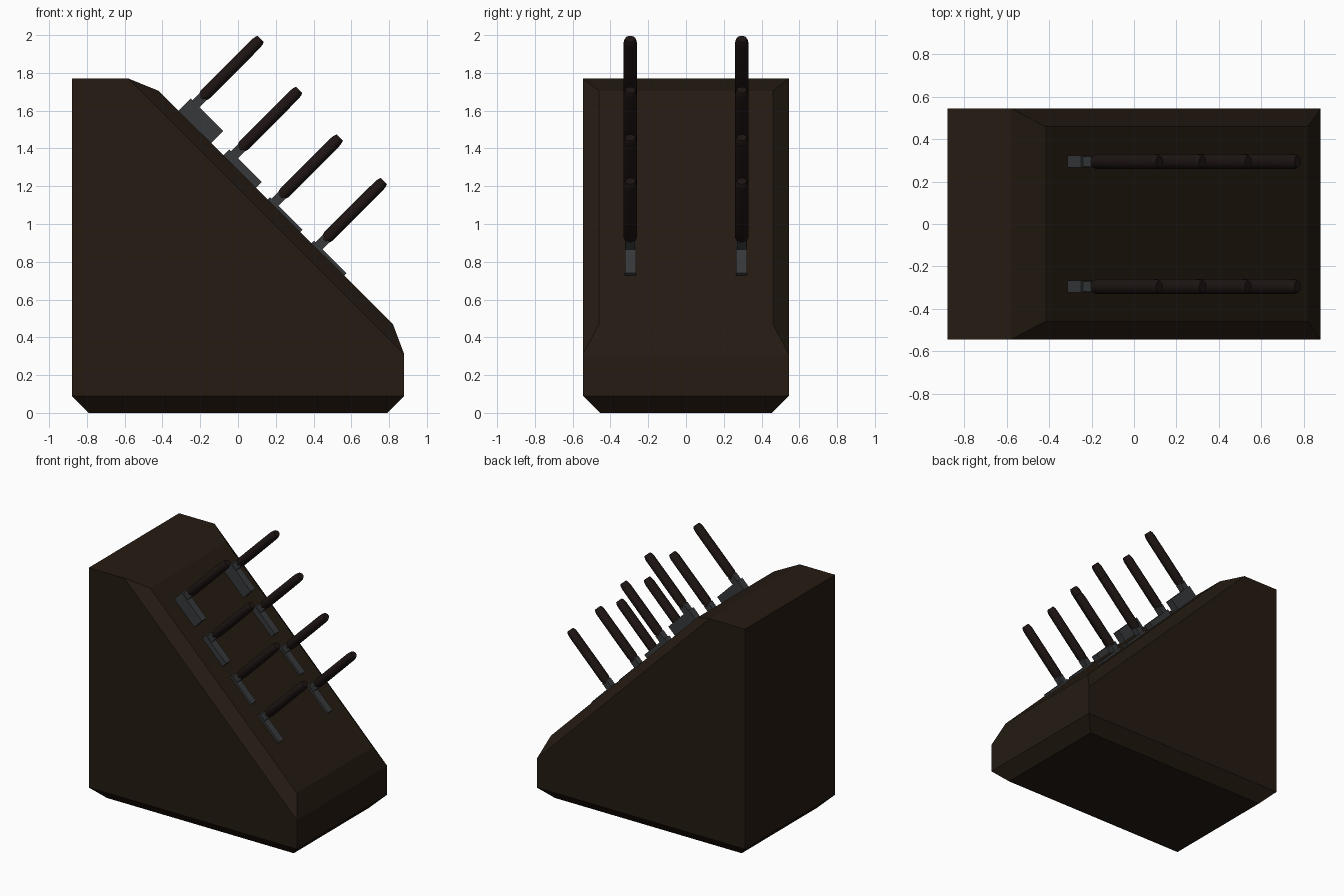
import bpy, bmesh, math
from mathutils import Matrix

if "Cube" in bpy.data.objects:
    bpy.data.objects.remove(bpy.data.objects["Cube"])

TILT = Matrix.Rotation(math.radians(45), 4, 'Y')  # local z = out of the sloped face


def material(name, rgb):
    m = bpy.data.materials.new(name)
    m.diffuse_color = (*rgb, 1)
    m.use_nodes = True
    m.node_tree.nodes["Principled BSDF"].inputs["Base Color"].default_value = m.diffuse_color
    return m


WOOD = material("dark_wood", (0.018, 0.011, 0.006))
GRIP = material("grip", (0.012, 0.007, 0.006))
STEEL = material("steel", (0.038, 0.040, 0.042))


def finish(bm, name, mat, smooth=False):
    bmesh.ops.recalc_face_normals(bm, faces=bm.faces)
    me = bpy.data.meshes.new(name)
    bm.to_mesh(me)
    bm.free()
    me.materials.append(mat)
    ob = bpy.data.objects.new(name, me)
    bpy.context.collection.objects.link(ob)
    if smooth:
        bpy.ops.object.select_all(action='DESELECT')
        ob.select_set(True)
        bpy.context.view_layer.objects.active = ob
        bpy.ops.object.shade_smooth_by_angle(angle=math.radians(35))
    return ob


def box(bm, x0, x1, half_y, z0, z1, y):
    m = Matrix.Translation(((x0 + x1) / 2, y, (z0 + z1) / 2)) @ Matrix.Diagonal((x1 - x0, 2 * half_y, z1 - z0, 1))
    bmesh.ops.create_cube(bm, size=1, matrix=TILT @ m)


# Block: wedge profile, with the sloped face and the base stepped in as chamfers
bm = bmesh.new()
profile = [(-0.88, 0.09), (0.88, 0.09), (0.88, 0.31), (-0.58, 1.77), (-0.88, 1.77)]
near, far = ([bm.verts.new((x, y, z)) for x, z in profile] for y in (-0.545, 0.545))
bm.faces.new(near)
bm.faces.new(far)
for i in (1, 3, 4):
    j = (i + 1) % 5
    bm.faces.new((near[i], near[j], far[j], far[i]))


def chamfered_cap(a, b, inner, half_y):
    outer = [near[a], near[b], far[b], far[a]]
    (xa, za), (xb, zb) = inner
    cap = [bm.verts.new(p) for p in ((xa, -half_y, za), (xb, -half_y, zb), (xb, half_y, zb), (xa, half_y, za))]
    bm.faces.new(cap)
    for i in range(4):
        j = (i + 1) % 4
        bm.faces.new((outer[i], outer[j], cap[j], cap[i]))


chamfered_cap(2, 3, [(0.82, 0.47), (-0.42, 1.705)], 0.46)
chamfered_cap(0, 1, [(-0.79, 0), (0.79, 0)], 0.455)
finish(bm, "block", WOOD)

# Knives: (position down the slope, handle tip height above the tilted origin)
SIDES = 12
RINGS = [(0, 0.72), (0.03, 1), (0.2, 1.0), (0.41, 0.98), (0.432, 0.88), (0.445, 0.72)]
for row, (s, tip) in enumerate([(-1.315, 1.485), (-0.980, 1.438), (-0.650, 1.412), (-0.322, 1.414)], 1):
    for side, y in (("front", -0.295), ("back", 0.295)):
        # blade heel and the narrow neck under the handle
        bm = bmesh.new()
        box(bm, s - 0.038, s + 0.205, 0.029, 0.86, tip - 0.485, y)
        box(bm, s - 0.026, s + 0.026, 0.024, tip - 0.49, tip - 0.43, y)
        finish(bm, f"blade_{side}_{row}", STEEL)
        # rounded handle with tapered ends
        bm = bmesh.new()
        loops = []
        for h, r in RINGS:
            loops.append([bm.verts.new(TILT @ Matrix.Translation((
                s + 0.033 * r * math.cos(a), y + 0.037 * r * math.sin(a), tip - 0.445 + h)).translation)
                for a in (math.tau * (k + 0.5) / SIDES for k in range(SIDES))])
        for lo, hi in zip(loops, loops[1:]):
            for k in range(SIDES):
                n = (k + 1) % SIDES
                bm.faces.new((lo[k], lo[n], hi[n], hi[k]))
        bm.faces.new(loops[0])
        bm.faces.new(loops[-1])
        finish(bm, f"handle_{side}_{row}", GRIP, smooth=True)
